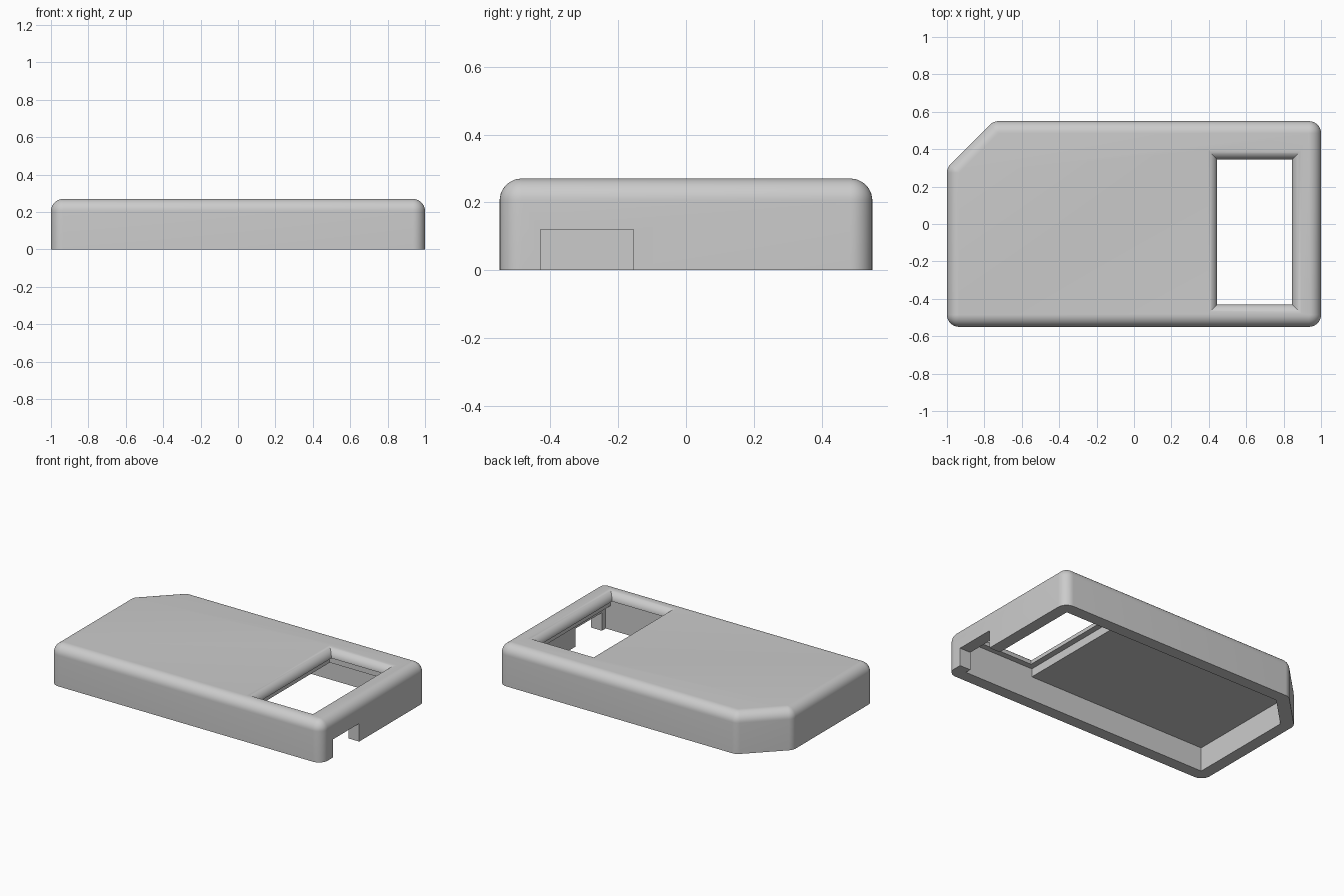
import bpy, bmesh, math
from mathutils import Vector

if "Cube" in bpy.data.objects:
    bpy.data.objects.remove(bpy.data.objects["Cube"], do_unlink=True)

HEIGHT, ROUND, WALL = 0.27, 0.065, 0.08
ROOF, POCKET = 0.16, 0.215
# Outline sides: (direction of outward normal in degrees, distance from centre)
SIDES = [(0, 1.0), (90, 0.55), (135, 0.92), (180, 1.0), (270, 0.55)]
WINDOW = (0.445, 0.845, -0.43, 0.345)


def corners(inset):
    """Corner points of the outline moved inward, with the two side angles."""
    result = []
    for i, (a, d) in enumerate(SIDES):
        b, e = SIDES[(i + 1) % len(SIDES)]
        b += 360 if b < a else 0
        a, b = math.radians(a), math.radians(b)
        d, e = d - inset, e - inset
        s = math.sin(b - a)
        p = Vector(((d * math.sin(b) - e * math.sin(a)) / s,
                    (e * math.cos(a) - d * math.cos(b)) / s))
        result.append((p, a, b))
    return result


def rounded_ring(radius, z, steps=8):
    ring = []
    for p, a, b in corners(ROUND):
        for k in range(steps + 1):
            t = a + (b - a) * k / steps
            ring.append((p.x + radius * math.cos(t), p.y + radius * math.sin(t), z))
    return ring


def rect_ring(x0, x1, y0, y1, z, grow=0):
    x0, x1, y0, y1 = x0 - grow, x1 + grow, y0 - grow, y1 + grow
    return [(x0, y0, z), (x1, y0, z), (x1, y1, z), (x0, y1, z)]


def loft(name, rings):
    """Closed solid through a stack of matching rings."""
    bm = bmesh.new()
    loops = [[bm.verts.new(co) for co in ring] for ring in rings]
    n = len(loops[0])
    for low, high in zip(loops, loops[1:]):
        for i in range(n):
            j = (i + 1) % n
            bm.faces.new((low[i], low[j], high[j], high[i]))
    bm.faces.new(loops[0][::-1])
    bm.faces.new(loops[-1])
    bmesh.ops.remove_doubles(bm, verts=bm.verts, dist=1e-5)
    bmesh.ops.recalc_face_normals(bm, faces=bm.faces)
    mesh = bpy.data.meshes.new(name)
    bm.to_mesh(mesh)
    bm.free()
    obj = bpy.data.objects.new(name, mesh)
    bpy.context.collection.objects.link(obj)
    return obj


def cut(target, cutter):
    cutter.hide_render = True
    mod = target.modifiers.new("cut", 'BOOLEAN')
    mod.operation = 'DIFFERENCE'
    mod.solver = 'EXACT'
    mod.object = cutter
    bpy.context.view_layer.objects.active = target
    bpy.ops.object.modifier_apply(modifier=mod.name)
    bpy.data.objects.remove(cutter, do_unlink=True)


quarter = [math.pi / 2 * k / 10 for k in range(11)]

# Rounded outer shell
rings = [rounded_ring(ROUND, 0)]
rings += [rounded_ring(ROUND * math.cos(t), HEIGHT - ROUND + ROUND * math.sin(t))
          for t in quarter]
cover = loft("case_cover", rings)

# Hollow underside with sharp inner corners
cut(cover, loft("cavity_cutter", [[(p.x, p.y, z) for p, a, b in corners(WALL)]
                                  for z in (-0.1, ROOF)]))

# Shallow pocket under the window
pocket = (0.405, 0.885, -0.47, 0.385)
cut(cover, loft("pocket_cutter", [rect_ring(*pocket, z) for z in (0.1, POCKET)]))

# Window with a rounded, mitred rim
lip = HEIGHT - POCKET
rings = [rect_ring(*WINDOW, 0.1)]
rings += [rect_ring(*WINDOW, POCKET + 0.0005 + lip * math.sin(t), lip * (1 - math.cos(t)))
          for t in quarter]
rings.append(rect_ring(*WINDOW, HEIGHT + 0.1, lip))
cut(cover, loft("window_cutter", rings))

# Cable notch in the end wall
notch = (0.89, 1.1, -0.43, -0.155)
cut(cover, loft("notch_cutter", [rect_ring(*notch, z) for z in (-0.1, 0.12)]))

# Grey plastic
grey = bpy.data.materials.new("grey_plastic")
grey.use_nodes = True
colour = (0.6, 0.6, 0.6, 1)
grey.diffuse_color = colour
grey.node_tree.nodes["Principled BSDF"].inputs["Base Color"].default_value = colour
cover.data.materials.clear()
cover.data.materials.append(grey)

bpy.ops.object.select_all(action='DESELECT')
cover.select_set(True)
bpy.context.view_layer.objects.active = cover
bpy.ops.object.shade_smooth_by_angle(angle=math.radians(30))
